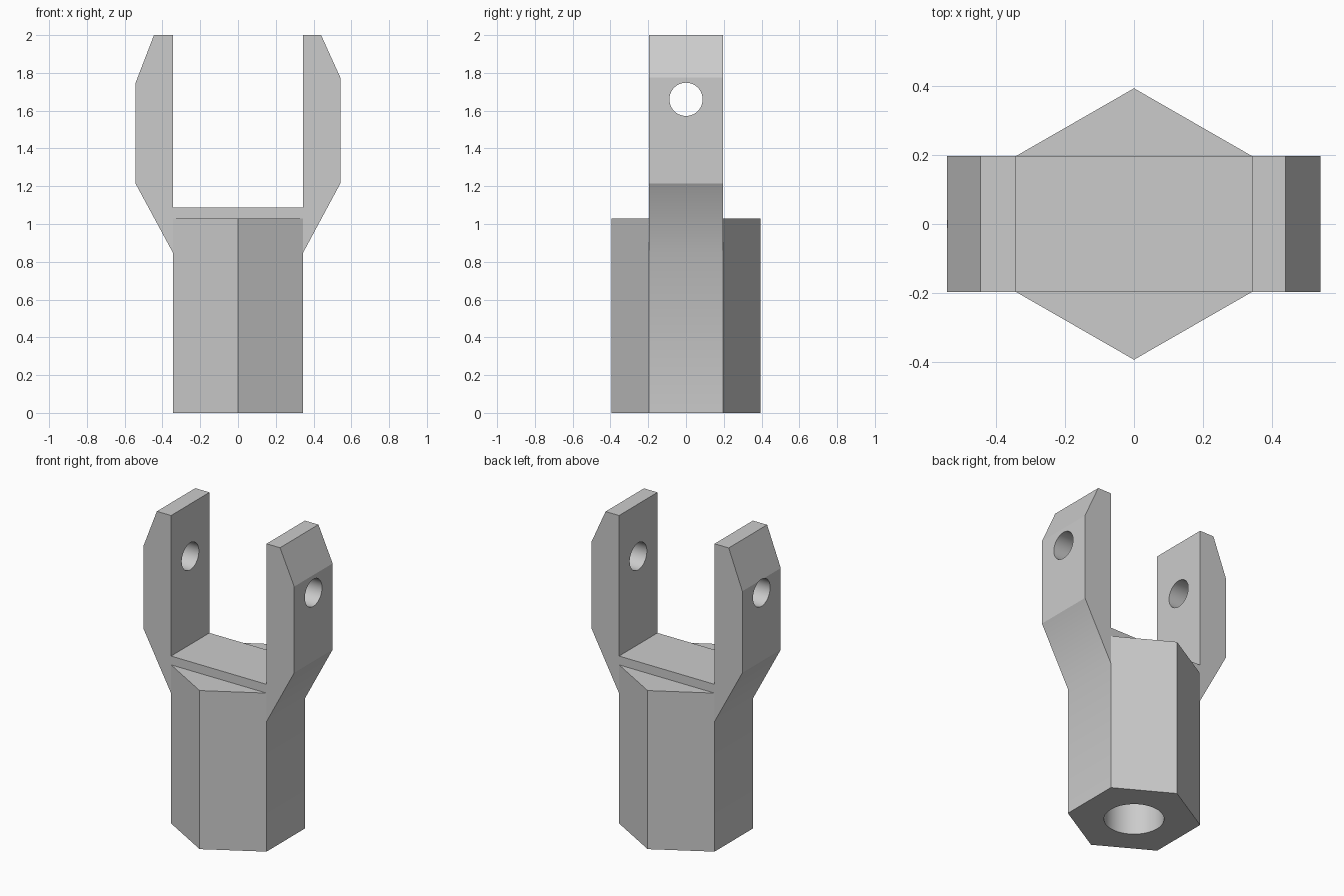
import bpy, bmesh, math
from mathutils import Matrix

if "Cube" in bpy.data.objects:
    bpy.data.objects.remove(bpy.data.objects["Cube"])

HALF_X, HALF_Y, TIP_Y = 0.343, 0.197, 0.394
BODY_TOP, FLARE_Z = 1.03, 0.845

steel = bpy.data.materials.new("grey_metal")
steel.use_nodes = True
grey = (0.6, 0.6, 0.6, 1)
steel.diffuse_color = grey
steel.node_tree.nodes["Principled BSDF"].inputs["Base Color"].default_value = grey


def add_object(name, bm):
    bmesh.ops.recalc_face_normals(bm, faces=bm.faces)
    mesh = bpy.data.meshes.new(name)
    bm.to_mesh(mesh)
    bm.free()
    mesh.materials.append(steel)
    obj = bpy.data.objects.new(name, mesh)
    bpy.context.collection.objects.link(obj)
    return obj


def prism(name, points, direction):
    bm = bmesh.new()
    face = bm.faces.new([bm.verts.new(p) for p in points])
    new = bmesh.ops.extrude_face_region(bm, geom=[face])["geom"]
    bmesh.ops.translate(bm, vec=direction,
                        verts=[v for v in new if isinstance(v, bmesh.types.BMVert)])
    return add_object(name, bm)


def cylinder(name, radius, depth, matrix):
    bm = bmesh.new()
    bmesh.ops.create_cone(bm, cap_ends=True, segments=48, radius1=radius,
                          radius2=radius, depth=depth, matrix=matrix)
    return add_object(name, bm)


def combine(target, other, operation):
    mod = target.modifiers.new(operation.lower(), "BOOLEAN")
    mod.operation, mod.object, mod.solver = operation, other, "EXACT"
    bpy.context.view_layer.objects.active = target
    bpy.ops.object.modifier_apply(modifier=mod.name)
    bpy.data.objects.remove(other)


# Hexagonal socket body
hexagon = [(0, -TIP_Y, 0), (HALF_X, -HALF_Y, 0), (HALF_X, HALF_Y, 0),
           (0, TIP_Y, 0), (-HALF_X, HALF_Y, 0), (-HALF_X, -HALF_Y, 0)]
clevis = prism("hex_clevis", hexagon, (0, 0, BODY_TOP))

# Two-armed fork, with its lower point buried in the body
outline = [(0, 0.7), (HALF_X, FLARE_Z), (0.542, 1.215), (0.542, 1.775),
           (0.44, 2), (HALF_X, 2), (HALF_X, 1.087),
           (-HALF_X, 1.087), (-HALF_X, 2), (-0.445, 2),
           (-0.543, 1.745), (-0.543, 1.215), (-HALF_X, FLARE_Z)]
fork = prism("fork", [(x, -HALF_Y, z) for x, z in outline], (0, 2 * HALF_Y, 0))
combine(clevis, fork, "UNION")

# Cross pin hole through both arms, and blind bore in the bottom
pin = cylinder("pin_hole", 0.088, 2,
               Matrix.Translation((0, 0, 1.66)) @ Matrix.Rotation(math.pi / 2, 4, "Y"))
combine(clevis, pin, "DIFFERENCE")
bore = cylinder("bore", 0.177, 1.6, Matrix.Identity(4))
combine(clevis, bore, "DIFFERENCE")

# Smooth hole walls and the blend where the arms leave the body
bpy.ops.object.select_all(action="DESELECT")
clevis.select_set(True)
bpy.context.view_layer.objects.active = clevis
bpy.ops.object.shade_smooth_by_angle(angle=math.radians(20))
verts = clevis.data.vertices
for edge in clevis.data.edges:
    if all(abs(verts[i].co.z - FLARE_Z) < 0.001 for i in edge.vertices):
        edge.use_edge_sharp = False
